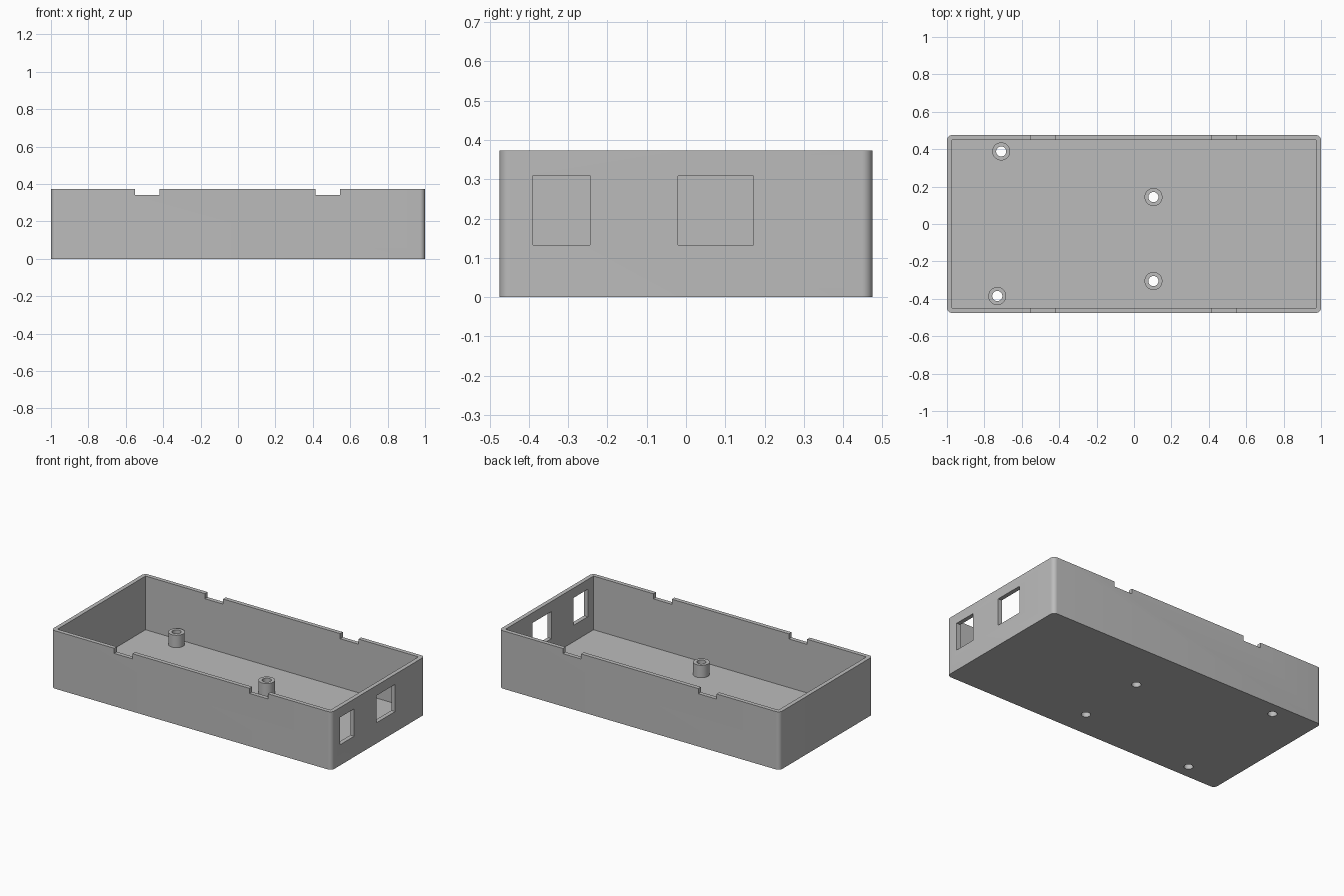
import bpy
import bmesh
import math
from mathutils import Matrix, Vector

if "Cube" in bpy.data.objects:
    bpy.data.objects.remove(bpy.data.objects["Cube"], do_unlink=True)

HALF_X, HALF_Y, HEIGHT = 1.0, 0.475, 0.373
WALL = 0.027
POST_TOP, POST_R, BORE_R = 0.107, 0.048, 0.027
POSTS = {"rear_end": (-0.71, 0.388), "front_end": (-0.731, -0.385),
         "rear_middle": (0.104, 0.144), "front_middle": (0.104, -0.305)}

grey = bpy.data.materials.new("plain_grey")
grey.use_nodes = True
colour = (0.5, 0.5, 0.5, 1)
grey.diffuse_color = colour
grey.node_tree.nodes["Principled BSDF"].inputs["Base Color"].default_value = colour


def to_object(name, bm):
    bmesh.ops.recalc_face_normals(bm, faces=bm.faces)
    mesh = bpy.data.meshes.new(name)
    bm.to_mesh(mesh)
    bm.free()
    obj = bpy.data.objects.new(name, mesh)
    bpy.context.collection.objects.link(obj)
    mesh.materials.append(grey)
    return obj


def box(name, low, high, corner=0):
    low, high = Vector(low), Vector(high)
    bm = bmesh.new()
    bmesh.ops.create_cube(bm, size=1, matrix=Matrix.Translation((low + high) / 2)
                          @ Matrix.Diagonal((*(high - low), 1)))
    if corner:
        upright = [e for e in bm.edges
                   if abs(e.verts[0].co.z - e.verts[1].co.z) > 0.01]
        bmesh.ops.bevel(bm, geom=upright, offset=corner, segments=8,
                        profile=0.5, affect='EDGES')
    return to_object(name, bm)


def cylinder(name, x, y, radius, z0, z1):
    bm = bmesh.new()
    bmesh.ops.create_cone(bm, cap_ends=True, segments=48, radius1=radius,
                          radius2=radius, depth=z1 - z0,
                          matrix=Matrix.Translation((x, y, (z0 + z1) / 2)))
    return to_object(name, bm)


def combine(target, tool, operation='DIFFERENCE'):
    mod = target.modifiers.new("combine", 'BOOLEAN')
    mod.operation, mod.solver, mod.object = operation, 'EXACT', tool
    bpy.context.view_layer.objects.active = target
    bpy.ops.object.modifier_apply(modifier=mod.name)
    bpy.data.objects.remove(tool, do_unlink=True)


# Open tray with rounded upright corners
tray = box("tray", (-HALF_X, -HALF_Y, 0), (HALF_X, HALF_Y, HEIGHT), WALL)
combine(tray, box("cavity_cutter", (WALL - HALF_X, WALL - HALF_Y, WALL),
                  (HALF_X - WALL, HALF_Y - WALL, 1)))

# Lid notches across both long walls
for x0, x1 in ((-0.55, -0.42), (0.415, 0.545)):
    combine(tray, box("notch_cutter", (x0, -1, 0.34), (x1, 1, 1)))

# Two connector windows in the right end wall
for y0, y1, top in ((-0.39, -0.245, 0.31), (-0.02, 0.172, 0.308)):
    combine(tray, box("window_cutter", (0.9, y0, 0.133), (1.1, y1, top)))

# Hollow screw posts, with bores through the floor
for label, (x, y) in POSTS.items():
    post = cylinder(label + "_post", x, y, POST_R, WALL, POST_TOP)
    combine(post, cylinder("bore_cutter", x, y, BORE_R, -0.1, 0.2))
    combine(tray, cylinder("bore_cutter", x, y, BORE_R, -0.1, 0.2))

# Smooth round surfaces, sharp edges elsewhere
bpy.ops.object.select_all(action='DESELECT')
for obj in bpy.context.collection.objects:
    if obj.type == 'MESH' and (obj == tray or obj.name.endswith("_post")):
        obj.select_set(True)
bpy.context.view_layer.objects.active = tray
bpy.ops.object.shade_smooth_by_angle(angle=math.radians(30))
